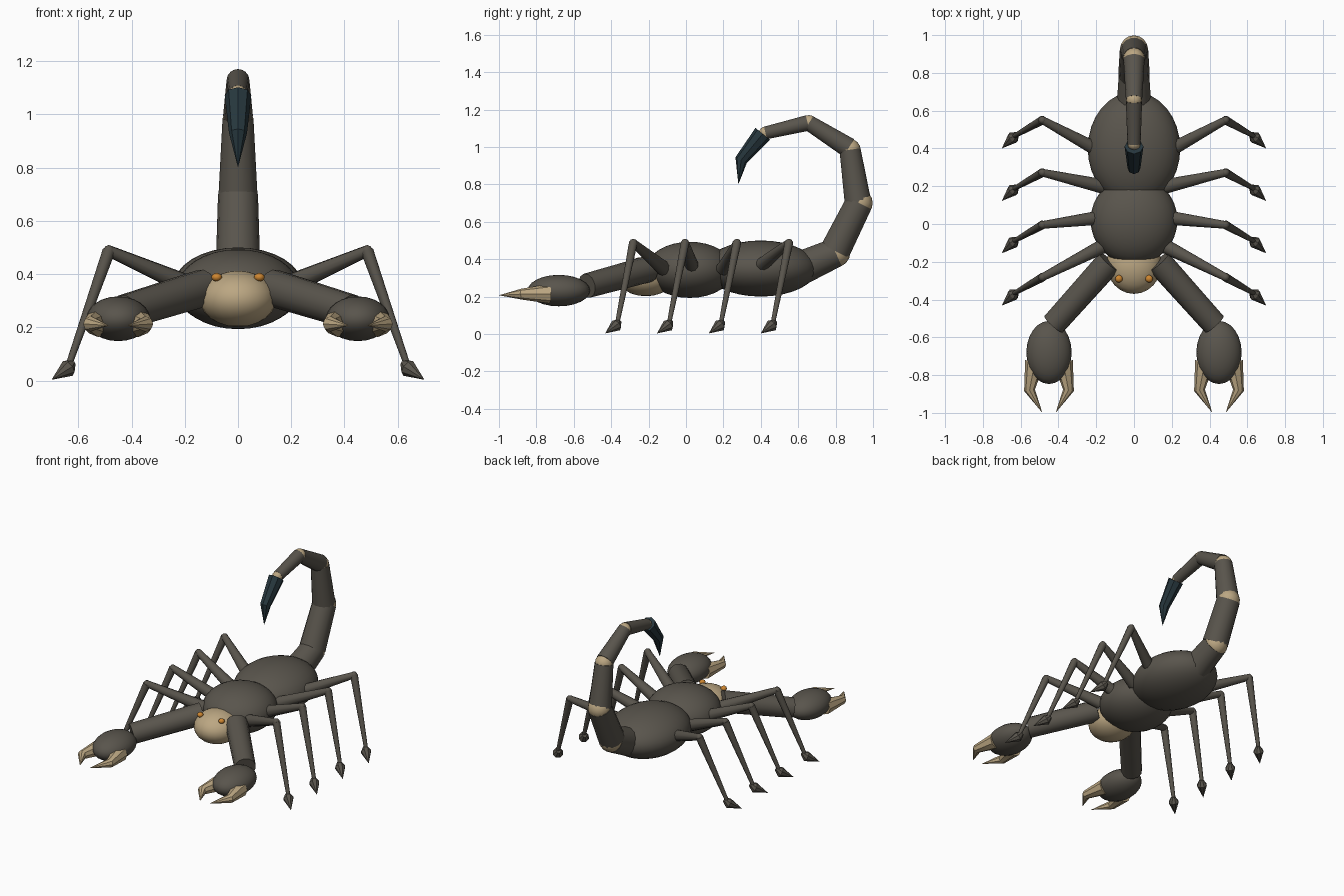
import bpy, bmesh, math
from mathutils import Vector

if "Cube" in bpy.data.objects:
    bpy.data.objects.remove(bpy.data.objects["Cube"])


def material(name, rgb):
    m = bpy.data.materials.new(name)
    m.diffuse_color = (*rgb, 1)
    m.use_nodes = True
    m.node_tree.nodes["Principled BSDF"].inputs["Base Color"].default_value = m.diffuse_color
    return m


SHELL = material("dark_shell", (0.10, 0.09, 0.073))
TAN = material("tan", (0.50, 0.385, 0.225))
ORANGE = material("orange", (0.62, 0.24, 0.03))
TEAL = material("dark_teal", (0.02, 0.038, 0.047))


def finish(name, bm, mat, angle):
    bmesh.ops.recalc_face_normals(bm, faces=bm.faces[:])
    me = bpy.data.meshes.new(name)
    bm.to_mesh(me)
    bm.free()
    me.materials.append(mat)
    ob = bpy.data.objects.new(name, me)
    bpy.context.collection.objects.link(ob)
    bpy.ops.object.select_all(action='DESELECT')
    ob.select_set(True)
    bpy.context.view_layer.objects.active = ob
    bpy.ops.object.shade_smooth_by_angle(angle=math.radians(angle))
    return ob


def ellipsoid(name, center, radii, mat, segs=24):
    bm = bmesh.new()
    bmesh.ops.create_uvsphere(bm, u_segments=segs, v_segments=segs // 2, radius=1)
    for v in bm.verts:
        v.co = Vector(center) + Vector([c * r for c, r in zip(v.co, radii)])
    return finish(name, bm, mat, 40)


def tube(name, points, radii, mat, sides=12, angle=40):
    """Capped tapering tube through points; a zero radius closes to a tip."""
    bm = bmesh.new()
    pts = [Vector(p) for p in points]
    rings = []
    for i, (p, r) in enumerate(zip(pts, radii)):
        d = (pts[min(i + 1, len(pts) - 1)] - pts[max(i - 1, 0)]).normalized()
        ref = Vector((1, 0, 0)) if abs(d.x) < 0.7 else Vector((0, 0, 1))
        u = (ref - d * ref.dot(d)).normalized()
        w = d.cross(u)
        if r == 0:
            rings.append([bm.verts.new(p)])
            continue
        rings.append([bm.verts.new(p + r * (u * math.cos(a) + w * math.sin(a)))
                      for a in (2 * math.pi * k / sides for k in range(sides))])
    for a, b in zip(rings, rings[1:]):
        for k in range(sides):
            n = (k + 1) % sides
            if len(b) == 1:
                bm.faces.new((a[k], a[n], b[0]))
            else:
                bm.faces.new((a[k], a[n], b[n], b[k]))
    for ring in (rings[0], rings[-1]):
        if len(ring) > 2:
            bm.faces.new(ring)
    return finish(name, bm, mat, angle)


# Body and head
ellipsoid("abdomen", (0, 0.40, 0.35), (0.245, 0.30, 0.15), SHELL, 32)
ellipsoid("thorax", (0, 0.02, 0.343), (0.23, 0.235, 0.15), SHELL, 32)
ellipsoid("head", (0, -0.215, 0.307), (0.145, 0.155, 0.105), TAN)

# Tail: tapering segments in the middle plane with a tan ball at each joint
tail = [  # start y, z, end y, z, start radius, end radius
    (0.62, 0.355, 0.80, 0.435, 0.092, 0.080),
    (0.797, 0.444, 0.925, 0.70, 0.083, 0.075),
    (0.920, 0.70, 0.877, 0.985, 0.073, 0.058),
    (0.870, 0.995, 0.658, 1.128, 0.056, 0.043),
    (0.650, 1.128, 0.425, 1.075, 0.043, 0.035),
]
for i, (y0, z0, y1, z1, r0, r1) in enumerate(tail):
    tube(f"tail_segment_{i + 1}", [(0, y0, z0), (0, y1, z1)], [r0, r1], SHELL, 14)
    r = r1 * 0.98
    ellipsoid(f"tail_joint_{i + 1}", (0, y1, z1), (r, r, r), TAN, 16)
tube("stinger", [(0, 0.41, 1.07), (0, 0.295, 0.93), (0, 0.28, 0.80)],
     [0.05, 0.034, 0], TEAL, 8, 30)

# Paired parts
for side, s in (("right", 1), ("left", -1)):
    ellipsoid(f"{side}_eye", (s * 0.08, -0.29, 0.388), (0.02, 0.02, 0.016), ORANGE, 12)

    # Arm, claw and its two bent pincers
    tube(f"{side}_arm", [(s * 0.13, -0.20, 0.348), (s * 0.425, -0.53, 0.258)],
         [0.071, 0.066], SHELL, 12)
    ellipsoid(f"{side}_claw", (s * 0.45, -0.68, 0.232), (0.12, 0.167, 0.084), SHELL)
    for label, t in (("outer", 1), ("inner", -1)):
        x = lambda off: s * (0.45 + t * off)
        tube(f"{side}_{label}_pincer",
             [(x(0.075), -0.73, 0.215), (x(0.103), -0.88, 0.213), (x(0.035), -1.0, 0.207)],
             [0.052, 0.029, 0], TAN, 8, 30)

    # Four walking legs: thigh, shin and pointed foot
    for i, (hip_y, y) in enumerate([(0.38, 0.55), (0.20, 0.272),
                                    (0.035, -0.005), (-0.12, -0.282)]):
        knee = (s * 0.485, y, 0.487)
        ankle = (s * 0.635, y - 0.085, 0.06)
        tube(f"{side}_thigh_{i + 1}", [(s * 0.17, hip_y, 0.35), knee],
             [0.04, 0.021], SHELL, 10)
        ellipsoid(f"{side}_knee_{i + 1}", knee, (0.022, 0.022, 0.022), SHELL, 10)
        tube(f"{side}_shin_{i + 1}", [knee, ankle], [0.024, 0.012], SHELL, 10)
        tube(f"{side}_foot_{i + 1}",
             [(s * 0.622, y - 0.075, 0.068), (s * 0.64, y - 0.092, 0.045),
              (s * 0.70, y - 0.15, 0.003)],
             [0.014, 0.033, 0], SHELL, 8, 30)
